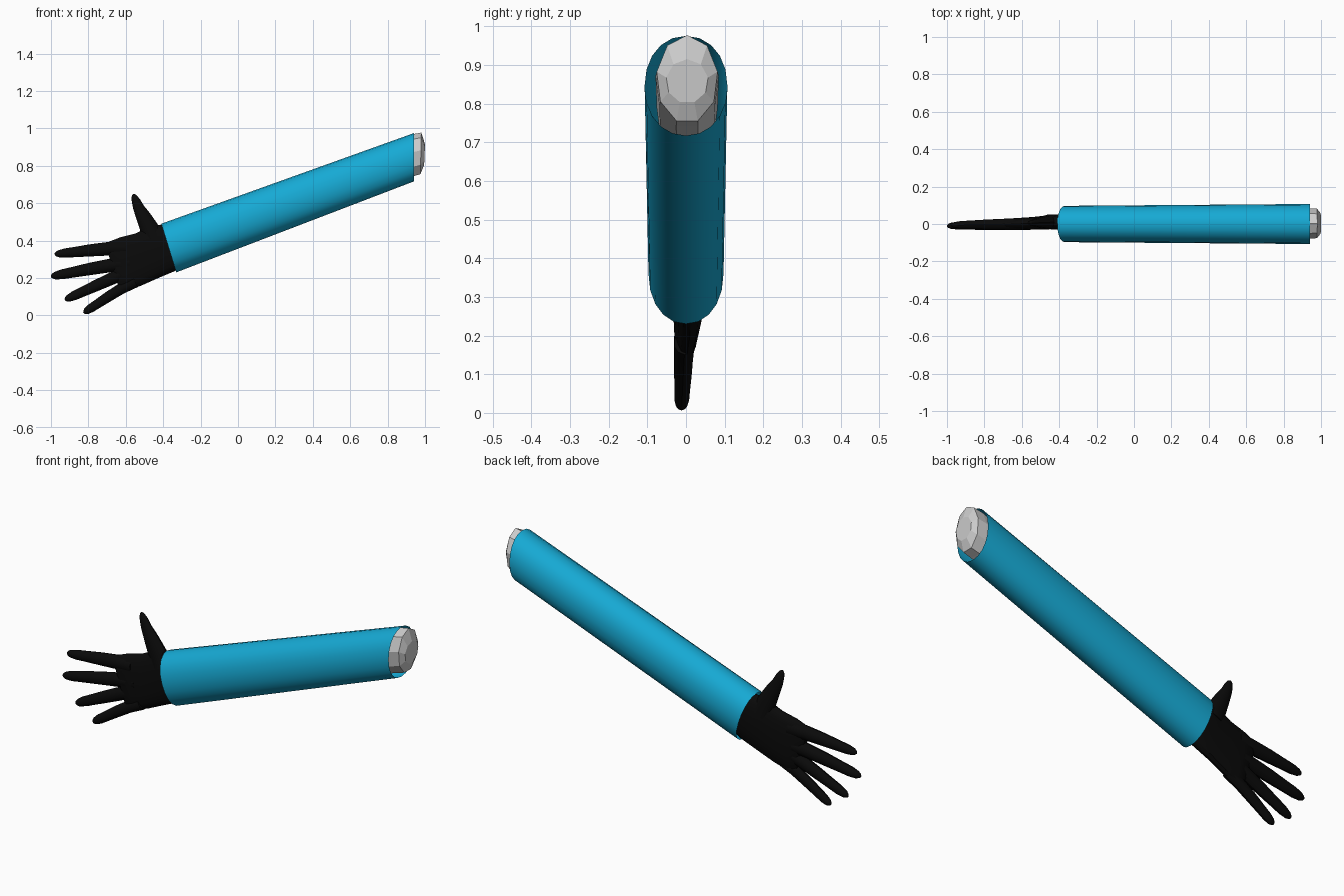
import bpy, bmesh, math
from mathutils import Vector

if "Cube" in bpy.data.objects:
    bpy.data.objects.remove(bpy.data.objects["Cube"])


def material(name, color):
    m = bpy.data.materials.new(name)
    m.diffuse_color = (*color, 1)
    m.use_nodes = True
    m.node_tree.nodes["Principled BSDF"].inputs["Base Color"].default_value = m.diffuse_color
    return m


BLUE = material("sleeve_blue", (0.008, 0.40, 0.66))
BLACK = material("glove_black", (0.003, 0.003, 0.003))
GREY = None


def loft(name, rings, sides=16, mat=None, caps=(True, True), smooth=True, power=1.0):
    """Skin rings given as (top xz, bottom xz, y half width, y centre)."""
    bm = bmesh.new()
    loops = []
    for (tx, tz), (bx, bz), hy, cy in rings:
        c = Vector(((tx + bx) / 2, cy, (tz + bz) / 2))
        u = Vector(((tx - bx) / 2, 0, (tz - bz) / 2))
        loop = []
        for i in range(sides):
            a = 2 * math.pi * i / sides
            ca, sa = (math.copysign(abs(f) ** power, f) for f in (math.cos(a), math.sin(a)))
            loop.append(bm.verts.new(c + u * ca + Vector((0, hy * sa, 0))))
        loops.append(loop)
    for a, b in zip(loops, loops[1:]):
        for i in range(sides):
            j = (i + 1) % sides
            bm.faces.new((a[i], a[j], b[j], b[i]))
    if caps[0]:
        bm.faces.new(loops[0])
    if caps[1]:
        bm.faces.new(loops[-1])
    bmesh.ops.recalc_face_normals(bm, faces=bm.faces)
    me = bpy.data.meshes.new(name)
    bm.to_mesh(me)
    bm.free()
    ob = bpy.data.objects.new(name, me)
    bpy.context.collection.objects.link(ob)
    if mat:
        me.materials.append(mat)
    if smooth:
        bpy.ops.object.select_all(action='DESELECT')
        ob.select_set(True)
        bpy.context.view_layer.objects.active = ob
        bpy.ops.object.shade_smooth_by_angle(angle=math.radians(40))
    return ob


def digit(name, points, r_base, r_tip, y0, y1, depth=0.85):
    """Tapered rounded finger along a short xz path, last point is the tip."""
    pts = [Vector(p) for p in points]
    lengths = [(b - a).length for a, b in zip(pts, pts[1:])]
    total = sum(lengths)
    rings = []
    for t, k in ((0, 1), (.25, 1), (.5, 1.03), (.72, 1), (.86, 1), (.95, .8), (.985, .5), (1, .2)):
        d = t * total
        i = 0
        while i < len(lengths) - 1 and d > lengths[i]:
            d -= lengths[i]
            i += 1
        along = (pts[i + 1] - pts[i]).normalized()
        p = pts[i] + along * d
        r = (r_base + (r_tip - r_base) * t) * k
        n = Vector((-along.y, along.x)) * r
        rings.append((p + n, p - n, r * depth, y0 + (y1 - y0) * t))
    loft(name, rings, 10, BLACK)


# Sleeve: open tube, slightly wider at the shoulder
loft("sleeve", [((-0.41, 0.49), (-0.33, 0.23), 0.097, 0),
                ((0.942, 0.975), (0.942, 0.717), 0.107, 0)],
     20, BLUE, caps=(False, False), power=0.95)

# Faceted shoulder stump
loft("shoulder_stump", [((0.70, 0.875), (0.72, 0.665), 0.08, 0.003),
                        ((0.93, 0.968), (0.93, 0.735), 0.083, 0.003),
                        ((0.98, 0.977), (0.975, 0.748), 0.08, 0.003),
                        ((1.0, 0.915), (0.995, 0.80), 0.055, 0.003)],
     9, GREY, smooth=False)

# Palm, running a little way into the sleeve
loft("palm", [((-0.26, 0.50), (-0.20, 0.32), 0.045, 0.008),
              ((-0.41, 0.485), (-0.33, 0.24), 0.042, 0.012),
              ((-0.47, 0.475), (-0.43, 0.198), 0.038, 0.01),
              ((-0.55, 0.437), (-0.52, 0.158), 0.034, 0.004),
              ((-0.63, 0.417), (-0.585, 0.136), 0.033, 0),
              ((-0.695, 0.392), (-0.615, 0.13), 0.028, -0.003),
              ((-0.71, 0.38), (-0.635, 0.14), 0.015, -0.004)],
     16, BLACK, power=0.8)

# Fingers and thumb
digit("index_finger", [(-0.60, 0.36), (-0.72, 0.355), (-0.98, 0.327)], 0.041, 0.022, 0, -0.005)
digit("middle_finger", [(-0.58, 0.28), (-0.72, 0.262), (-1.0, 0.208)], 0.040, 0.024, 0, -0.010)
digit("ring_finger", [(-0.57, 0.24), (-0.68, 0.195), (-0.925, 0.083)], 0.037, 0.023, 0, -0.012)
digit("little_finger", [(-0.55, 0.18), (-0.64, 0.135), (-0.825, 0.013)], 0.032, 0.022, -0.004, -0.012)
digit("thumb", [(-0.445, 0.40), (-0.485, 0.49), (-0.525, 0.56), (-0.560, 0.648)], 0.062, 0.017, 0.012, 0.005, 0.65)
